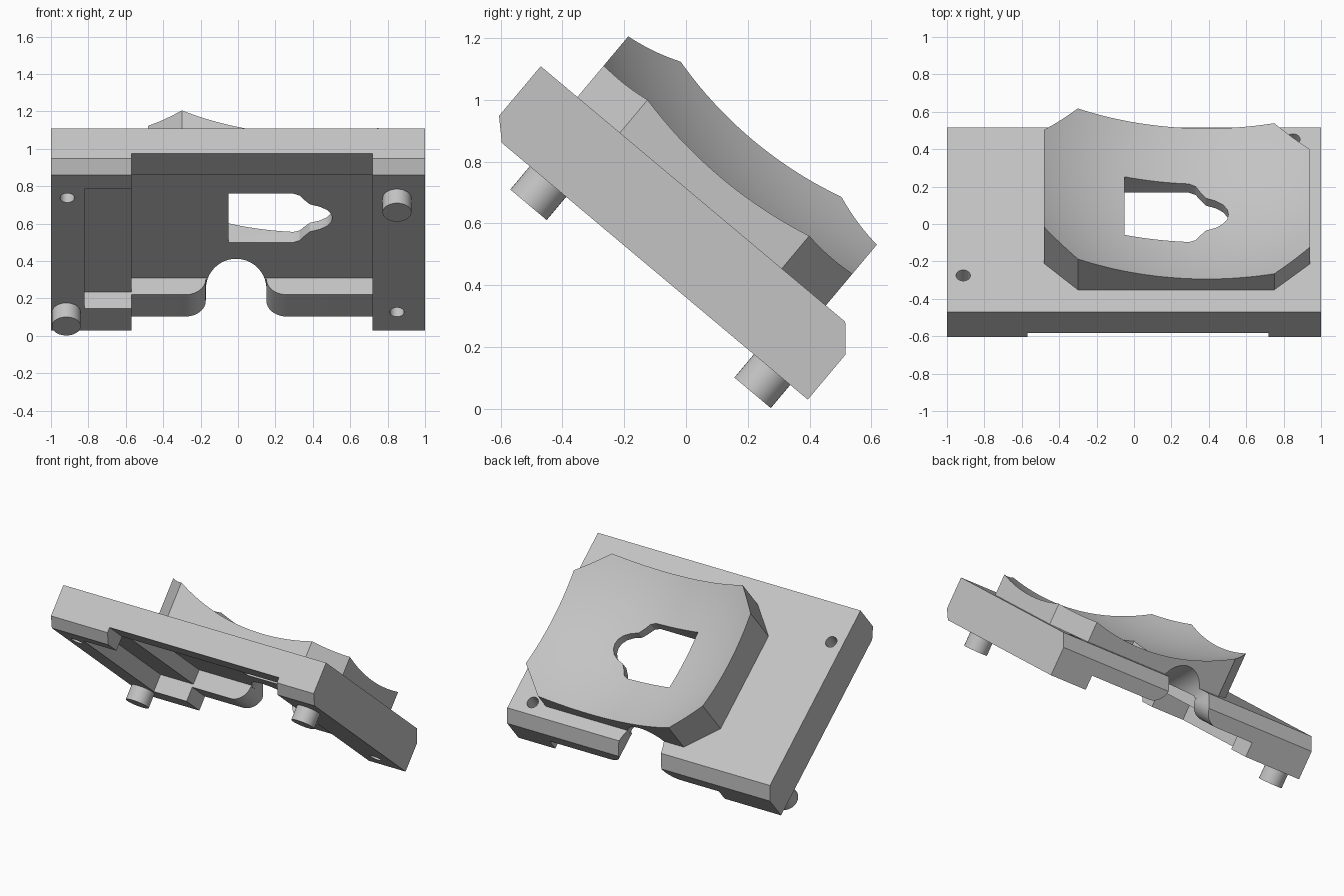
import bpy, bmesh, math
from mathutils import Matrix, Vector

if "Cube" in bpy.data.objects:
    bpy.data.objects.remove(bpy.data.objects["Cube"], do_unlink=True)

# Everything is laid out flat (x, slope, thickness), then tilted about x
TILT = Matrix.Rotation(math.radians(-40), 4, 'X')

grey = bpy.data.materials.new("light_grey")
grey.use_nodes = True
colour = (0.55, 0.55, 0.55, 1)
grey.diffuse_color = colour
grey.node_tree.nodes["Principled BSDF"].inputs["Base Color"].default_value = colour


def make_object(name, bm, tilt=True):
    if tilt:
        bm.transform(TILT)
    bmesh.ops.recalc_face_normals(bm, faces=bm.faces)
    mesh = bpy.data.meshes.new(name)
    bm.to_mesh(mesh)
    bm.free()
    mesh.materials.append(grey)
    obj = bpy.data.objects.new(name, mesh)
    bpy.context.collection.objects.link(obj)
    return obj


def prism(name, points, axis, low, high, tilt=True):
    """Extrude a closed 2D outline along one axis."""
    bm = bmesh.new()
    verts = []
    for p in points:
        co = list(p)
        co.insert(axis, low)
        verts.append(bm.verts.new(co))
    face = bm.faces.new(verts)
    result = bmesh.ops.extrude_face_region(bm, geom=[face])
    moved = [g for g in result["geom"] if isinstance(g, bmesh.types.BMVert)]
    offset = Vector()
    offset[axis] = high - low
    bmesh.ops.translate(bm, verts=moved, vec=offset)
    return make_object(name, bm, tilt)


def box(name, x, v, w):
    return prism(name, [(x[0], v[0]), (x[1], v[0]), (x[1], v[1]), (x[0], v[1])], 2, *w)


def arc(cx, cy, r, start, end, steps):
    angles = [math.radians(start + (end - start) * i / steps) for i in range(steps + 1)]
    return [(cx + r * math.cos(a), cy + r * math.sin(a)) for a in angles]


def rod(name, x, v, r, low, high):
    return prism(name, arc(x, v, r, 0, 360, 40)[:-1], 2, low, high)


def cut(obj, cutters):
    for cutter in cutters:
        cutter.hide_render = True
        mod = obj.modifiers.new("cut", 'BOOLEAN')
        mod.operation = 'DIFFERENCE'
        mod.solver = 'EXACT'
        mod.object = cutter
        bpy.context.view_layer.objects.active = obj
        bpy.ops.object.modifier_apply(modifier=mod.name)


# Sloping base plate with one chamfer at each end
plate = prism("base_plate", [(-1.073, .547), (-1.073, .337), (-1.01, .276),
                             (.283, .276), (.283, .465), (.214, .547)], 0, -1, 1)

# Block with clipped corners that carries the dished seat
seat = prism("dished_seat", [(-.48, -.735), (-.30, -.918), (.75, -.918), (.94, -.738),
                             (.94, -.054), (.75, .132), (-.30, .132), (-.48, -.055)], 2, .52, 1)
bm = bmesh.new()
bmesh.ops.create_uvsphere(bm, u_segments=160, v_segments=100, radius=1.597,
                          matrix=Matrix.Translation((.389, -.394, 2.145)))
dish = make_object("dish_cutter", bm)

# Underside recesses
channel = box("channel_cutter", (-.57, .72), (-1.3, .5), (0, .372))
deep = box("deep_recess_cutter", (-.57, .72), (-.894, .101), (.2, .49))
pocket = box("pocket_cutter", (-.82, -.56), (-.894, .101), (.1, .392))

# Keyhole opening, symmetric about its centre line
half = [(-.05, .203), (.295, .203), (.33, .187), (.355, .15), (.385, .113),
        (.435, .095), (.475, .068), (.498, .035)]
outline = half + [(.505, 0)] + [(x, -y) for x, y in reversed(half)]
keyhole = prism("keyhole_cutter", [(x, y - .396) for x, y in outline], 2, .2, 1.2)

# Horizontal arch through the rear, and the rounded rim corners beside it
arch = prism("arch_cutter", arc(-.01, .25, .162, 0, 180, 32) + [(-.172, -.2), (.152, -.2)],
             1, -.3, 1, tilt=False)
corners = prism("rim_corner_cutter",
                [(-.282, .3)] + arc(-.282, .482, .11, -90, 0, 12)
                + arc(.262, .482, .11, 180, 270, 12) + [(.262, .3)], 1, .08, .4)

# Through holes in two opposite corners
holes = [rod("hole_cutter", x, v, .038, 0, .8) for x, v in ((-.913, -.818), (.85, .132))]

cut(plate, [channel, deep, pocket, keyhole, arch, corners] + holes)
cut(seat, [dish, keyhole, arch])

# Locating pegs in the other two corners
pegs = [rod("locating_peg_" + side, x, v, .077, .178, .3)
        for side, x, v in (("left", .85, -.815), ("right", -.918, .132))]

for cutter in [channel, deep, pocket, keyhole, arch, corners, dish] + holes:
    bpy.data.objects.remove(cutter, do_unlink=True)

# Smooth curved walls, keep machined edges sharp
bpy.ops.object.select_all(action='DESELECT')
for obj in [plate, seat] + pegs:
    obj.select_set(True)
bpy.context.view_layer.objects.active = plate
bpy.ops.object.shade_smooth_by_angle(angle=math.radians(25))
